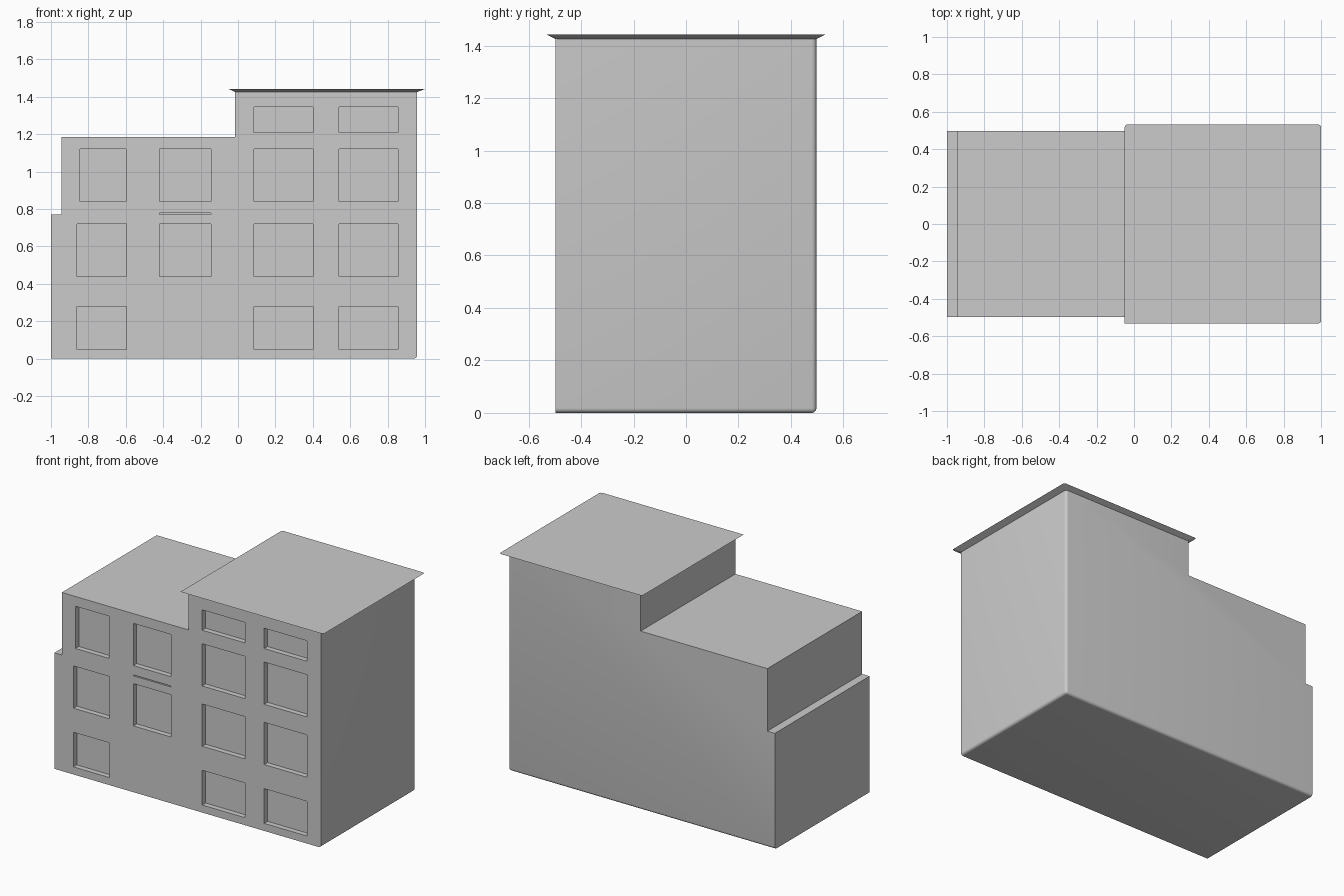
import bpy, bmesh
from mathutils import Vector

if "Cube" in bpy.data.objects:
    bpy.data.objects.remove(bpy.data.objects["Cube"])

FRONT, BACK, RIGHT = -0.497, 0.497, 0.957


def make_object(name, bm):
    bmesh.ops.recalc_face_normals(bm, faces=bm.faces)
    mesh = bpy.data.meshes.new(name)
    bm.to_mesh(mesh)
    bm.free()
    ob = bpy.data.objects.new(name, mesh)
    bpy.context.collection.objects.link(ob)
    return ob


def add_box(bm, x0, x1, y0, y1, z0, z1):
    vs = bmesh.ops.create_cube(bm, size=1)["verts"]
    for v in vs:
        v.co = Vector(((x0 + x1) / 2 + v.co.x * (x1 - x0),
                       (y0 + y1) / 2 + v.co.y * (y1 - y0),
                       (z0 + z1) / 2 + v.co.z * (z1 - z0)))
    return vs


def bevel_edges(bm, test, radius):
    edges = [e for e in bm.edges if test(*[v.co for v in e.verts])]
    bmesh.ops.bevel(bm, geom=edges, offset=radius, segments=4, profile=0.5,
                    affect='EDGES', clamp_overlap=True)


# Stepped building body, extruded front to back
bm = bmesh.new()
profile = [(-1, 0), (RIGHT, 0), (RIGHT, 1.427), (-0.015, 1.427),
           (-0.015, 1.185), (-0.945, 1.185), (-0.945, 0.77), (-1, 0.77)]
face = bm.faces.new([bm.verts.new((x, FRONT, z)) for x, z in profile])
new = bmesh.ops.extrude_face_region(bm, geom=[face])["geom"]
bmesh.ops.translate(bm, vec=(0, BACK - FRONT, 0),
                    verts=[g for g in new if isinstance(g, bmesh.types.BMVert)])


def on(a, b, axis, value):
    return abs(a[axis] - value) < 1e-4 and abs(b[axis] - value) < 1e-4


# Rounded edges: right corner at the back, plus the base at right and back
bevel_edges(bm, lambda a, b: (
    (on(a, b, 0, RIGHT) and on(a, b, 1, BACK))
    or (on(a, b, 0, RIGHT) and on(a, b, 2, 0))
    or (on(a, b, 1, BACK) and on(a, b, 2, 0))), 0.018)
body = make_object("building_body", bm)

# Window recesses and the thin ledge groove
C, D = (0.085, 0.40), (0.54, 0.855)
A, B = (-0.86, -0.595), (-0.42, -0.145)
rows = [((0.05, 0.28), [A, C, D]),
        ((0.44, 0.72), [A, B, C, D]),
        ((0.84, 1.12), [(-0.845, -0.60), B, C, D]),
        ((1.21, 1.345), [C, D])]
bm = bmesh.new()
for (z0, z1), columns in rows:
    for x0, x1 in columns:
        add_box(bm, x0, x1, FRONT - 0.1, FRONT + 0.035, z0, z1)
add_box(bm, *B, FRONT - 0.1, FRONT + 0.015, 0.772, 0.778)
cutter = make_object("window_cutter", bm)
cutter.hide_render = True

mod = body.modifiers.new("windows", 'BOOLEAN')
mod.operation, mod.solver, mod.object = 'DIFFERENCE', 'EXACT', cutter
bpy.context.view_layer.objects.active = body
body.select_set(True)
bpy.ops.object.modifier_apply(modifier=mod.name)
bpy.data.objects.remove(cutter, do_unlink=True)
bpy.ops.object.shade_smooth_by_angle(angle=0.6)

# Flared flat roof over the taller block
bm = bmesh.new()
for v in add_box(bm, -0.015, RIGHT, FRONT, BACK, 1.425, 1.442):
    if v.co.z > 1.43:
        v.co.x = 1.0 if v.co.x > 0.5 else -0.05
        v.co.y = 0.532 if v.co.y > 0 else -0.532
bevel_edges(bm, lambda a, b: abs(a.z - b.z) > 0.01
            and not (a.x < 0 and a.y < 0), 0.012)
make_object("flat_roof", bm)
